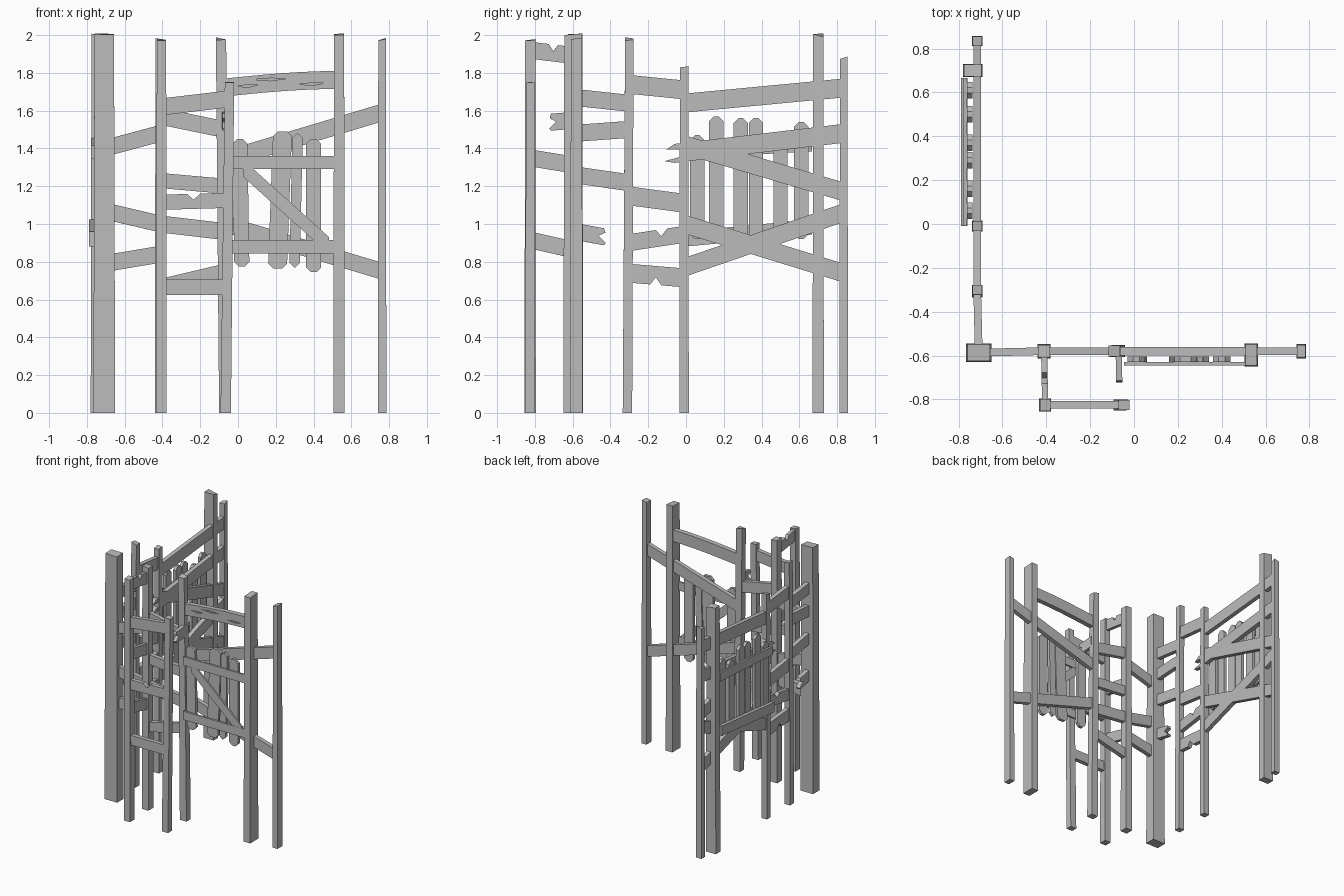
import bpy, bmesh, math, random
from mathutils import Vector

random.seed(4)
default_cube = bpy.data.objects.get("Cube")
if default_cube:
    bpy.data.objects.remove(default_cube)

wood = bpy.data.materials.new("weathered_grey_wood")
wood.use_nodes = True
wood.diffuse_color = (0.5, 0.5, 0.5, 1)
wood.node_tree.nodes["Principled BSDF"].inputs["Base Color"].default_value = wood.diffuse_color

RIGHTWARD = Vector((1, 0, 0))
BACKWARD = Vector((0, 1, 0))
UP = Vector((0, 0, 1))
SIDE, FRONT, BAY = -0.715, -0.58, -0.825


def finish(name, bm):
    bmesh.ops.recalc_face_normals(bm, faces=bm.faces)
    mesh = bpy.data.meshes.new(name)
    bm.to_mesh(mesh)
    bm.free()
    mesh.materials.append(wood)
    obj = bpy.data.objects.new(name, mesh)
    bpy.context.collection.objects.link(obj)
    return obj


def post(name, x, y, width, depth, height, lean_x=0, lean_y=0):
    """Leaning tapered post with an uneven sawn top; returns its foot."""
    foot = Vector((x, y, 0))
    bm = bmesh.new()
    bmesh.ops.create_cube(bm, size=1)
    for v in bm.verts:
        corner = Vector((v.co.x * width, v.co.y * depth, 0))
        if v.co.z > 0:
            top = height - random.uniform(0, 0.02)
            v.co = foot + corner * 0.9 + Vector((lean_x, lean_y, top))
        else:
            v.co = foot + corner
    finish(name, bm)
    return foot


def board(name, origin, along, outline, thick=0.035, out=0):
    """Extrude an outline of (distance along, height) points into a board."""
    normal = along.cross(UP)
    bm = bmesh.new()
    start = origin + normal * (out - thick / 2)
    face = bm.faces.new([bm.verts.new(start + along * d + UP * z) for d, z in outline])
    extruded = bmesh.ops.extrude_face_region(bm, geom=[face])["geom"]
    moved = [g for g in extruded if isinstance(g, bmesh.types.BMVert)]
    bmesh.ops.translate(bm, verts=moved, vec=normal * thick)
    return finish(name, bm)


def rail(name, start, end, z_start, z_end, height=0.09, begin=0, reach=1,
         broken=False, notch=0, notch_top=False, thick=0.035, out=0):
    """Rail between two posts, given by its centre heights at both of them.
    begin and reach are fractions of the span; a broken rail ends in splinters."""
    span = end - start

    def at(fraction, level):
        return span.length * fraction, z_start + (z_end - z_start) * fraction + level * height / 2

    def edge(level, notched):
        points = [at(begin, level)]
        if notched:
            points += [at(notch - 0.1, level), at(notch, level * 0.2), at(notch + 0.1, level)]
        return points + [at(reach, level)]

    upper = edge(1, notch and notch_top)
    lower = edge(-1, notch and not notch_top)
    splinters = [at(reach * f, level) for f, level in ((1.05, 0.5), (0.8, 0), (1.06, -0.7))] if broken else []
    board(name, start, span.normalized(), upper + splinters + lower[::-1], thick, out)


def pale(name, origin, along, centre, bottom, top, width=0.08, lean=0):
    """Upright pale with clipped corners."""
    clip, half = 0.025, width / 2
    outline = [(centre - half, bottom + clip), (centre - half + clip, bottom),
               (centre + half - clip, bottom), (centre + half, bottom + clip),
               (centre + half + lean, top - clip), (centre + half + lean - clip, top),
               (centre - half + lean + clip, top), (centre - half + lean, top - clip)]
    board(name, origin, along, outline, thick=0.025)


# Posts of the side wall
corner = post("corner_post", x=-0.708, y=-0.587, width=0.115, depth=0.085, height=2.01)
side_a = post("side_post_near", x=SIDE, y=-0.31, width=0.05, depth=0.05, height=1.99, lean_y=0.01)
side_b = post("side_post_middle", x=SIDE, y=-0.01, width=0.05, depth=0.05, height=1.84)
side_gate = post("side_gate_post", x=-0.735, y=0.7, width=0.09, depth=0.06, height=2.01)
side_end = post("side_end_post", x=SIDE, y=0.835, width=0.05, depth=0.045, height=1.89)

# Posts of the front wall and its bay
front_a = post("front_post_near", x=-0.41, y=FRONT, width=0.06, depth=0.065, height=1.99)
front_b = post("front_post_middle", x=-0.07, y=FRONT, width=0.06, depth=0.055, height=1.99, lean_x=-0.02)
front_gate = post("front_gate_post", x=0.535, y=-0.597, width=0.06, depth=0.105, height=2.01)
front_end = post("front_end_post", x=0.763, y=FRONT, width=0.045, depth=0.065, height=1.99)
bay_a = post("bay_post_near", x=-0.405, y=BAY, width=0.055, depth=0.06, height=1.99)
bay_b = post("bay_post_short", x=-0.065, y=BAY, width=0.055, depth=0.05, height=1.76, lean_x=0.02)

# Side wall, from the corner to the first post
rail("side_corner_rail_top", corner, side_a, 1.67, 1.64)
rail("side_corner_rail_middle", corner, side_a, 1.48, 1.5)
rail("side_corner_rail_low", corner, side_a, 1.26, 1.22)
rail("side_corner_rail_broken", corner, side_a, 0.96, 0.91, reach=0.55, broken=True)

# Side wall, between the first and second posts
rail("side_rail_top", side_a, side_b, 1.74, 1.71, height=0.1)
rail("side_rail_middle", side_a, side_b, 1.15, 1.11, height=0.1)
rail("side_rail_splintered", side_a, side_b, 0.9, 0.945, notch=0.6, notch_top=True)
rail("side_rail_notched", side_a, side_b, 0.74, 0.715, height=0.1, notch=0.5)

# Side wall, across the gate
rail("side_gate_rail_top", side_b, side_end, 1.64, 1.72, height=0.1)
rail("side_gate_rail_sloping", side_b, side_end, 1.42, 1.17, height=0.1)
rail("side_gate_cross_falling", side_b, side_end, 1, 0.74, height=0.1)
rail("side_gate_cross_rising", side_b, side_end, 0.77, 1.06, height=0.1)
rail("side_gate_rail_snapped", side_end, side_b, 1.48, 1.38, height=0.1, reach=1.06, broken=True)

# Side gate
gate_line = Vector((-0.75, 0, 0))
for i, (centre, top) in enumerate(zip((0.06, 0.16, 0.29, 0.37, 0.5, 0.61),
                                      (1.47, 1.57, 1.56, 1.56, 1.49, 1.54))):
    pale("side_gate_pale_%d" % i, gate_line, BACKWARD, centre, 0.92, top, width=0.075)
rail("side_gate_ledge_top", side_b, side_end, 1.38, 1.43, height=0.07, reach=0.8, thick=0.015, out=-0.055)
rail("side_gate_ledge_bottom", side_b, side_end, 0.92, 1, height=0.08, reach=0.8, thick=0.03, out=-0.06)

# Front wall, from the corner to the first post
rail("front_corner_rail_top", corner, front_a, 1.4, 1.48)
rail("front_corner_rail_middle", corner, front_a, 1.07, 1)
rail("front_corner_rail_low", corner, front_a, 0.79, 0.84)

# Front wall, behind the bay
rail("front_rail_top", front_a, front_b, 1.57, 1.5)
rail("front_rail_upper", front_a, front_b, 1.23, 1.2, height=0.08)
rail("front_rail_lower", front_a, front_b, 1, 0.96)
rail("front_rail_bottom", front_a, front_b, 0.67, 0.75, height=0.08)

# Front wall, across the gate
rail("front_gate_rail_rising", front_b, front_end, 1.34, 1.59, height=0.095)
rail("front_gate_rail_falling", front_b, front_end, 1, 0.75)

# Bowed lintel with cracks cut into its face
length = (front_gate - front_b).length
steps = [i / 6 for i in range(7)]
crown = [(length * t, 1.77 + 0.04 * math.sin(t * math.pi / 2)) for t in steps]
belly = [(d, z - 0.095) for d, z in reversed(crown)]
lintel = board("bowed_lintel", front_b, RIGHTWARD, crown + belly, thick=0.04)
for i, (middle, level, half) in enumerate([(0.24, 1.765, 0.09), (0.12, 1.73, 0.055), (0.46, 1.74, 0.065)]):
    lens = [(middle - half, level), (middle, level - 0.007), (middle + half, level + 0.005), (middle, level + 0.007)]
    cutter = board("crack_cutter_%d" % i, front_b, RIGHTWARD, lens, thick=0.02, out=0.02)
    cutter.hide_render = cutter.hide_viewport = True
    cut = lintel.modifiers.new("crack", "BOOLEAN")
    cut.operation, cut.object = "DIFFERENCE", cutter

# Front gate: pales, two ledges and a brace
gate_line = Vector((0, -0.617, 0))
pale("front_gate_pale_first", gate_line, RIGHTWARD, 0.02, 0.775, 1.45, lean=-0.01)
pale("front_gate_pale_wide", gate_line, RIGHTWARD, 0.21, 0.765, 1.49, width=0.1, lean=0.025)
pale("front_gate_pale_narrow", gate_line, RIGHTWARD, 0.3, 0.77, 1.48, width=0.055, lean=0.015)
pale("front_gate_pale_last", gate_line, RIGHTWARD, 0.4, 0.745, 1.45)
hinge, latch = Vector((-0.045, -0.637, 0)), Vector((0.51, -0.637, 0))
rail("front_gate_ledge_top", hinge, latch, 1.325, 1.325, height=0.07, thick=0.015)
rail("front_gate_ledge_bottom", hinge, latch, 0.88, 0.88, height=0.07, thick=0.015)
rail("front_gate_brace", hinge, latch, 1.36, 0.86, height=0.09, begin=0.13, reach=0.95, thick=0.012)

# Bay rails along the front
rail("bay_rail_top", bay_a, bay_b, 1.62, 1.66)
rail("bay_rail_splintered", bay_a, bay_b, 1.115, 1.125, height=0.08, notch=0.5, notch_top=True)
rail("bay_rail_bottom", bay_a, bay_b, 0.665, 0.665, height=0.08)

# Bay rails running back to the wall
rail("bay_side_rail_top", bay_a, front_a, 1.92, 1.89, notch=0.5, notch_top=True, thick=0.028)
rail("bay_side_rail_middle", bay_a, front_a, 1.35, 1.31, thick=0.028)
rail("bay_side_rail_low", bay_a, front_a, 0.915, 0.86, thick=0.028)
rail("bay_side_rail_broken", front_b, bay_b, 1.55, 1.53, reach=0.55, broken=True, thick=0.028)
